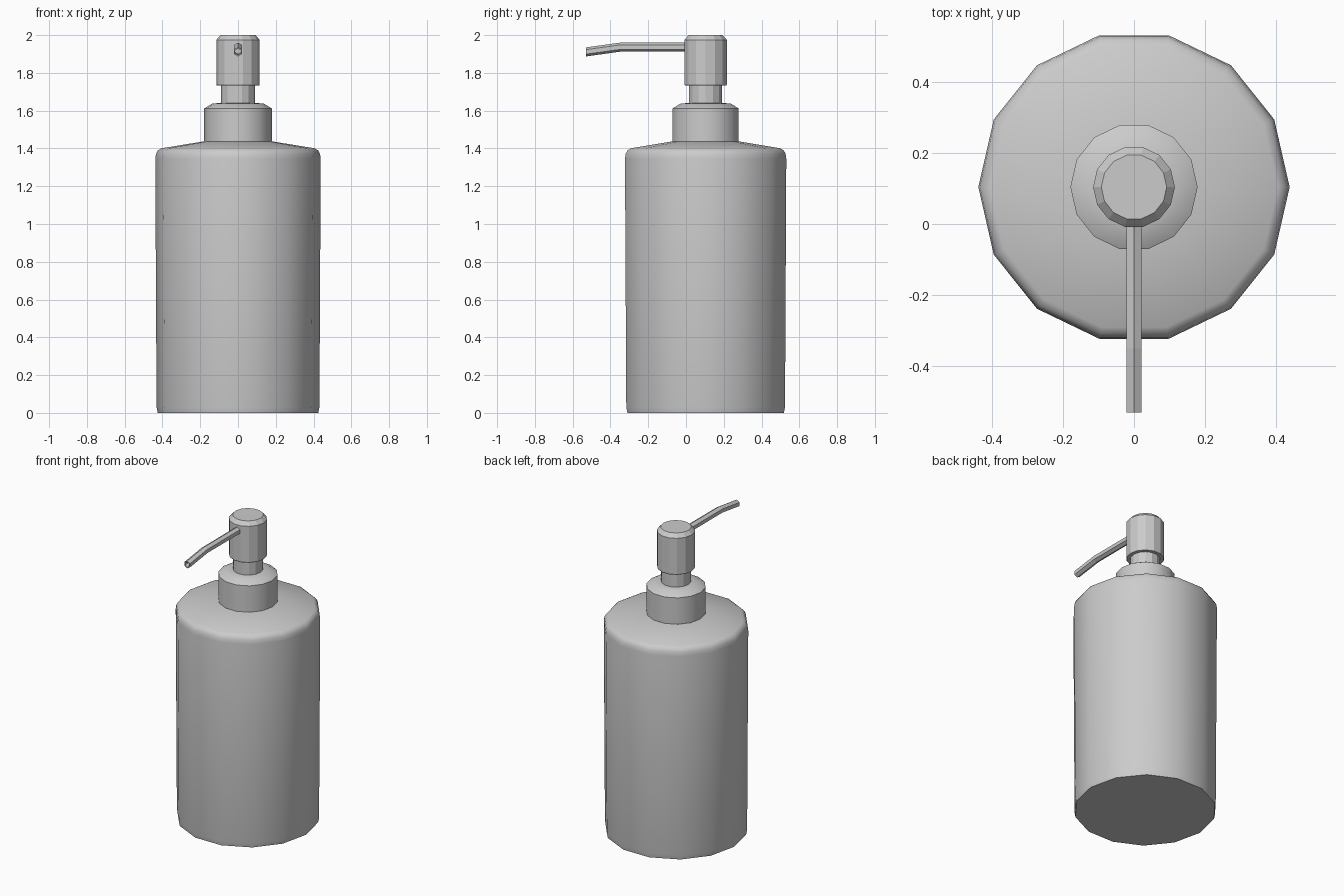
import bpy, bmesh, math
from mathutils import Vector

cube = bpy.data.objects.get("Cube")
if cube:
    bpy.data.objects.remove(cube, do_unlink=True)

SIDES = 14
CENTRE_Y = 0.104

grey = bpy.data.materials.new("light grey")
grey.use_nodes = True
grey.diffuse_color = (0.6, 0.6, 0.6, 1)
grey.node_tree.nodes["Principled BSDF"].inputs["Base Color"].default_value = (0.6, 0.6, 0.6, 1)


def finish(name, bm, smooth_angle=None):
    bmesh.ops.recalc_face_normals(bm, faces=bm.faces)
    mesh = bpy.data.meshes.new(name)
    bm.to_mesh(mesh)
    bm.free()
    mesh.materials.append(grey)
    obj = bpy.data.objects.new(name, mesh)
    bpy.context.collection.objects.link(obj)
    if smooth_angle:
        bpy.ops.object.select_all(action="DESELECT")
        obj.select_set(True)
        bpy.context.view_layer.objects.active = obj
        bpy.ops.object.shade_smooth_by_angle(angle=math.radians(smooth_angle))
    return obj


def skin(bm, rings):
    """Join consecutive vertex rings with quads."""
    for a, b in zip(rings, rings[1:]):
        n = len(a)
        for i in range(n):
            j = (i + 1) % n
            bm.faces.new((a[i], a[j], b[j], b[i]))


def turned(name, profile, smooth_angle=None):
    """Capped solid of revolution from (radius, height) points."""
    bm = bmesh.new()
    rings = []
    for r, z in profile:
        angles = [math.tau * i / SIDES for i in range(SIDES)]
        rings.append([bm.verts.new((r * math.cos(a), CENTRE_Y + r * math.sin(a), z)) for a in angles])
    skin(bm, rings)
    bm.faces.new(rings[0])
    bm.faces.new(rings[-1])
    return finish(name, bm, smooth_angle)


# Bottle with a rounded shoulder
turned("bottle", [(0.425, 0), (0.431, 0.03), (0.438, 1.345), (0.434, 1.372),
                  (0.424, 1.39), (0.405, 1.401), (0.165, 1.44)], 40)

# Screw collar with a sloped top
turned("collar", [(0.172, 1.43), (0.179, 1.438), (0.179, 1.612),
                  (0.137, 1.637), (0.085, 1.642)], 26.5)

# Pump stem and press head
turned("stem", [(0.09, 1.62), (0.09, 1.76)])
turned("pump_head", [(0.112, 1.733), (0.115, 1.74), (0.115, 1.975), (0.092, 2.0)])

# Hexagonal spout, bent near its tip and recessed at the opening
bm = bmesh.new()
stations = [(0.05, 1.936, 0.024), (-0.35, 1.936, 0.024), (-0.53, 1.911, 0.024),
            (-0.53, 1.911, 0.017), (-0.49, 1.917, 0.017)]
rings = []
for y, z, r in stations:
    angles = [math.tau * i / 6 for i in range(6)]
    rings.append([bm.verts.new(Vector((r * math.sin(a), y, z + r * math.cos(a)))) for a in angles])
skin(bm, rings)
bm.faces.new(rings[0])
bm.faces.new(rings[-1])
finish("spout", bm)
